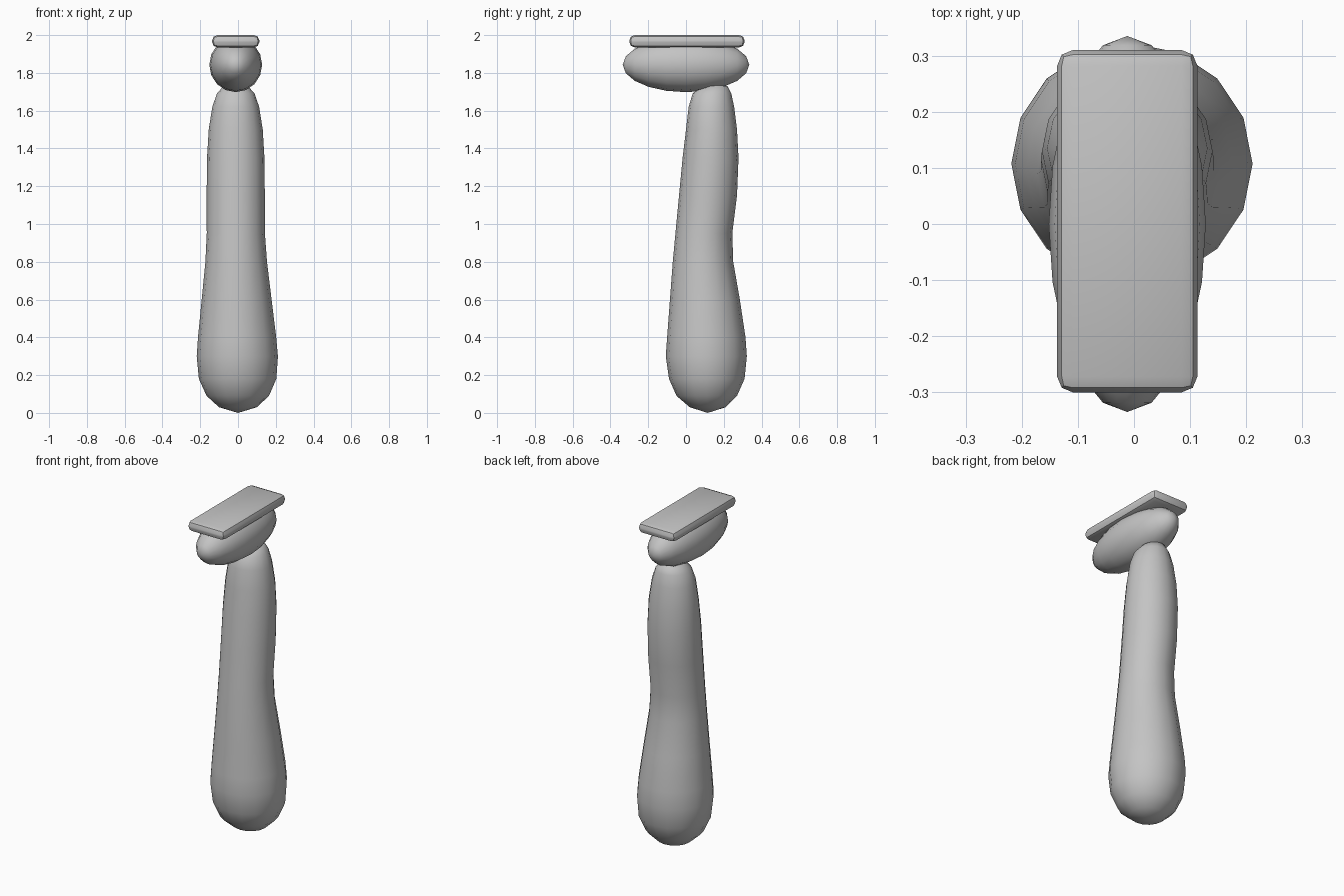
import bpy
import bmesh
import math
from mathutils import Matrix, Vector

cube = bpy.data.objects.get("Cube")
if cube:
    bpy.data.objects.remove(cube, do_unlink=True)

# One matte grey for everything
GREY = (0.55, 0.55, 0.55, 1)
grey = bpy.data.materials.new("plain grey")
grey.use_nodes = True
grey.diffuse_color = GREY
grey.node_tree.nodes["Principled BSDF"].inputs["Base Color"].default_value = GREY

AXIS_X = -0.012


def finish(bm, name, angle):
    """Turn a bmesh into a smooth-shaded object with the grey material."""
    bmesh.ops.recalc_face_normals(bm, faces=bm.faces[:])
    mesh = bpy.data.meshes.new(name)
    bm.to_mesh(mesh)
    bm.free()
    mesh.materials.append(grey)
    obj = bpy.data.objects.new(name, mesh)
    bpy.context.collection.objects.link(obj)
    bpy.ops.object.select_all(action="DESELECT")
    obj.select_set(True)
    bpy.context.view_layer.objects.active = obj
    bpy.ops.object.shade_smooth_by_angle(angle=math.radians(angle))
    return obj


def loft_handle(sections, bottom, top, sides=16):
    """Skin elliptical rings given as (height, front y, back y, half width)."""
    bm = bmesh.new()
    rings = []
    for z, front, back, half_width in sections:
        centre_x = AXIS_X * min(1, z)
        centre_y = (front + back) / 2
        depth = (back - front) / 2
        ring = []
        for i in range(sides):
            a = math.tau * i / sides
            ring.append(bm.verts.new((centre_x + half_width * math.cos(a),
                                      centre_y + depth * math.sin(a), z)))
        rings.append(ring)
    # Side walls
    for low, high in zip(rings, rings[1:]):
        for i in range(sides):
            j = (i + 1) % sides
            bm.faces.new((low[i], low[j], high[j], high[i]))
    # Rounded end caps closed to a point
    for ring, tip in ((rings[0], bottom), (rings[-1], top)):
        point = bm.verts.new(tip)
        for i in range(sides):
            bm.faces.new((ring[i], ring[(i + 1) % sides], point))
    return bm


# Handle: bulbous base, narrow waist, tapering rounded neck
handle_sections = [
    (0.03, 0.02, 0.21, 0.1),
    (0.09, -0.05, 0.27, 0.165),
    (0.18, -0.09, 0.31, 0.205),
    (0.3, -0.107, 0.322, 0.215),
    (0.4, -0.1, 0.315, 0.207),
    (0.6, -0.085, 0.285, 0.185),
    (0.8, -0.07, 0.25, 0.163),
    (0.95, -0.056, 0.245, 0.154),
    (1.15, -0.037, 0.27, 0.154),
    (1.35, -0.018, 0.278, 0.152),
    (1.5, 0, 0.27, 0.143),
    (1.62, 0.014, 0.255, 0.124),
    (1.69, 0.035, 0.24, 0.1),
    (1.73, 0.08, 0.22, 0.065),
]
finish(loft_handle(handle_sections, (0, 0.115, 0), (AXIS_X, 0.16, 1.745)),
       "handle", 60)

# Head body: long ellipsoid with its poles at the front and back
bm = bmesh.new()
bmesh.ops.create_uvsphere(bm, u_segments=16, v_segments=10, radius=1)
bmesh.ops.rotate(bm, verts=bm.verts[:], cent=(0, 0, 0),
                 matrix=Matrix.Rotation(math.pi / 2, 3, "X"))
bmesh.ops.scale(bm, verts=bm.verts[:], vec=Vector((0.14, 0.335, 0.145)))
bmesh.ops.translate(bm, verts=bm.verts[:], vec=Vector((AXIS_X, 0, 1.843)))
finish(bm, "head_body", 60)

# Head plate: flat slab with rounded edges
bm = bmesh.new()
bmesh.ops.create_cube(bm, size=1)
bmesh.ops.scale(bm, verts=bm.verts[:], vec=Vector((0.25, 0.61, 0.065)))
bmesh.ops.bevel(bm, geom=bm.edges[:], offset=0.028, segments=2,
                profile=0.5, affect="EDGES")
bmesh.ops.translate(bm, verts=bm.verts[:], vec=Vector((AXIS_X, 0.005, 1.9675)))
finish(bm, "head_plate", 30)
